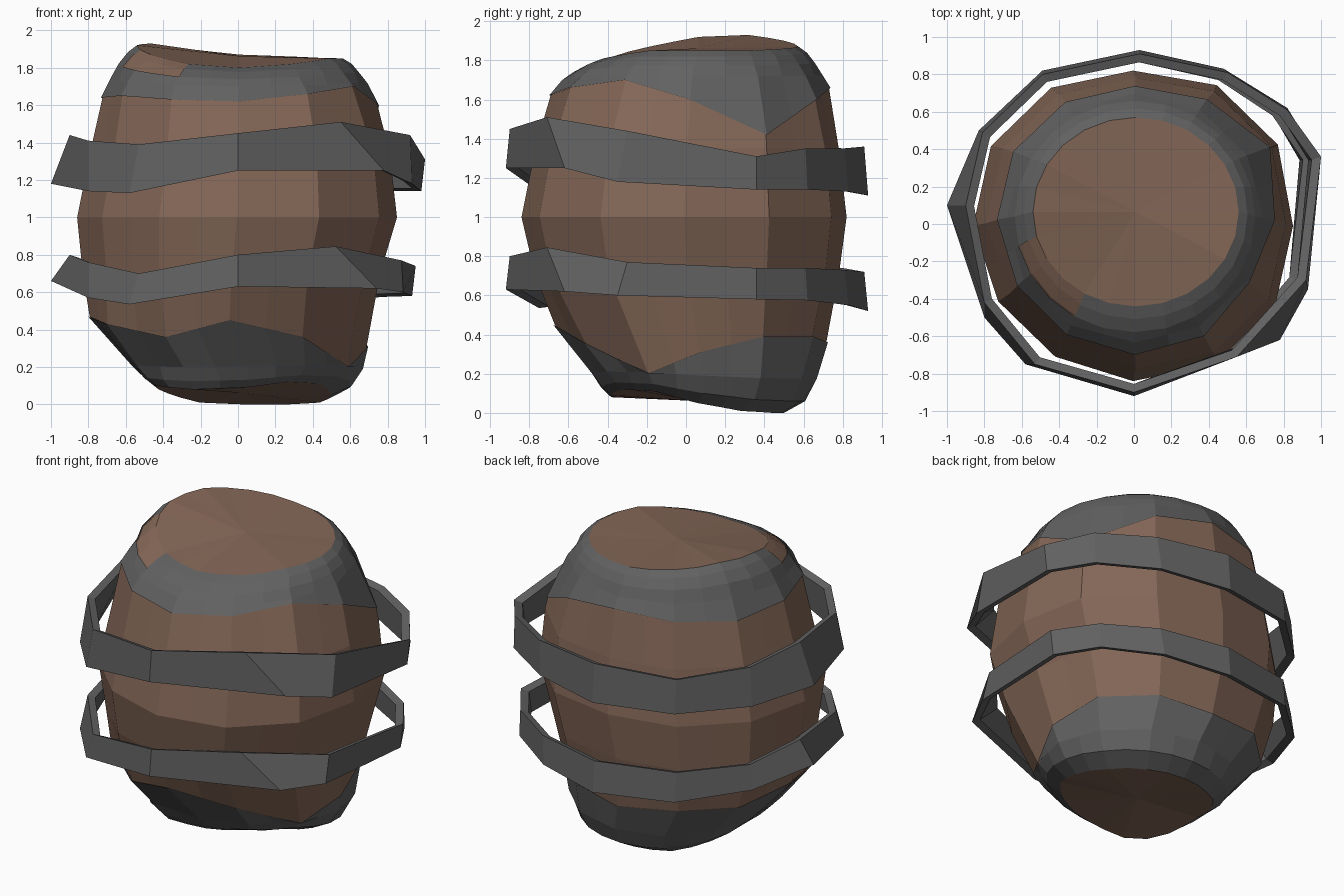
import bpy
import bmesh
from math import sin, cos, pi

if "Cube" in bpy.data.objects:
    bpy.data.objects.remove(bpy.data.objects["Cube"])

# silhouette of the cask: z, xmin, xmax, ymin, ymax
PROFILE = [
    (0.05, -.44, .50, -.38, .50), (0.10, -.49, .60, -.42, .60),
    (0.22, -.58, .68, -.49, .68), (0.45, -.79, .70, -.67, .74),
    (0.70, -.83, .76, -.77, .78), (1.00, -.86, .85, -.84, .82),
    (1.35, -.79, .81, -.77, .78), (1.66, -.72, .73, -.68, .73),
    (1.78, -.63, .64, -.57, .65), (1.83, -.58, .60, -.50, .61),
    (1.86, -.54, .56, -.44, .57)]

# twelve heights per edge, starting at the front and turning towards +x
BOTTOM_DZ = [.04, .07, .06, .0, -.04, -.05, -.05, -.04, .01, .05, .05, .03]
TOP_DZ = [-.06, -.04, -.01, -.01, -.01, 0, .01, .04, .07, .06, .01, -.04]
LOW_EDGE = [.45, .36, .20, .31, .39, .39, .36, .40, .40, .47, .43, .36]
HIGH_EDGE = [1.62, 1.66, 1.70, 1.60, 1.42, 1.60, 1.66, 1.64, 1.62, 1.64, 1.65, 1.63]


def material(name, rgb):
    m = bpy.data.materials.new(name)
    m.diffuse_color = (*rgb, 1)
    m.use_nodes = True
    m.node_tree.nodes["Principled BSDF"].inputs["Base Color"].default_value = m.diffuse_color
    return m


WOOD = material("wood", (.23, .135, .095))
IRON = material("iron", (.12, .12, .12))


def extents(z):
    z = min(max(z, PROFILE[0][0]), PROFILE[-1][0])
    for a, b in zip(PROFILE, PROFILE[1:]):
        if z <= b[0]:
            t = (z - a[0]) / (b[0] - a[0])
            return [p + (q - p) * t for p, q in zip(a[1:], b[1:])]


def fullness(a, z):
    """How far the crooked cask swells past an ellipse on its diagonals."""
    belly = max(0, min(1, (z - .3) / .3, (1.75 - z) / .3))
    if sin(a) < 0 < cos(a):  # front left: wide foot, flat belly
        return (-.03 * belly + .09 * max(0, min(1, (.6 - z) / .3))) * sin(2 * a) ** 2
    return (.03 + .025 * max(0, -sin(2 * a))) * belly * sin(2 * a) ** 2


def ring(zs, dz=None, amount=1, faceted=True, grow=0.0):
    """One loop round the cask at height(s) zs, lifted by a share of dz."""
    zs = zs if isinstance(zs, list) else [zs] * 12
    dz = dz or [0] * 12

    def point(k, z, d):
        x0, x1, y0, y1 = extents(z)
        a = k * pi / 6
        g = grow + fullness(a, z)
        x = (x0 + x1) / 2 + ((x1 - x0) / 2 + g) * sin(a)
        y = (y0 + y1) / 2 - ((y1 - y0) / 2 + g) * cos(a)
        return (x, y, z + d * amount)
    base = [point(k, zs[k], dz[k]) for k in range(12)]
    out = []
    for k in range(12):
        j = (k + 1) % 12
        if faceted:
            mid = tuple((p + q) / 2 for p, q in zip(base[k], base[j]))
        else:
            mid = point(k + .5, (zs[k] + zs[j]) / 2, (dz[k] + dz[j]) / 2)
        out += [base[k], mid]
    return out


def build(name, rings, mat, cap=False, loop=False, skip=()):
    """Bridge rings into a surface; skip holds (ring, segment) gaps."""
    bm = bmesh.new()
    rows = [[bm.verts.new(p) for p in r] for r in rings]
    n = len(rows[0])
    pairs = list(zip(rows, rows[1:])) + ([(rows[-1], rows[0])] if loop else [])
    for i, (lo, hi) in enumerate(pairs):
        for k in range(n):
            if (i, k) not in skip:
                j = (k + 1) % n
                bm.faces.new((lo[k], lo[j], hi[j], hi[k]))
    if cap:
        for row in (rows[0], rows[-1]):
            mid = [sum(v.co[a] for v in row) / n for a in range(3)]
            c = bm.verts.new(mid)
            for k in range(n):
                bm.faces.new((row[k], row[(k + 1) % n], c))
    bmesh.ops.recalc_face_normals(bm, faces=bm.faces)
    me = bpy.data.meshes.new(name)
    bm.to_mesh(me)
    bm.free()
    me.materials.append(mat)
    ob = bpy.data.objects.new(name, me)
    bpy.context.collection.objects.link(ob)
    return ob


def bottom_rings(grow):
    return [ring(.05, BOTTOM_DZ, 1, False), ring(.10, BOTTOM_DZ, .8, False, grow),
            ring(.19, BOTTOM_DZ, .3, True, grow), ring(LOW_EDGE, grow=grow)]


def top_rings(grow):
    return [ring(HIGH_EDGE, grow=grow), ring(1.72, TOP_DZ, .35, True, grow),
            ring(1.78, TOP_DZ, .7, False, grow), ring(1.83, TOP_DZ, .9, False, grow),
            ring(1.86, TOP_DZ, 1, False)]


# wooden cask
build("cask_body", bottom_rings(0) + [ring(z) for z in (.70, 1.0, 1.35)] + top_rings(0),
      WOOD, cap=True)

# iron caps, the upper one chipped at the front left
build("bottom_cap", bottom_rings(.008), IRON)
build("top_cap", top_rings(.008), IRON,
      skip={(i, k) for i in (2, 3) for k in (19, 20, 21)})

# crooked hoops: plan of the upper and lower outer edges, then heights of each hoop
PLAN_TOP = [
    (0, -.90), (.55, -.71), (.92, -.30), (1.0, .36), (.82, .61), (.50, .81),
    (.03, .91), (-.49, .80), (-.81, .49), (-.90, .10), (-.80, -.42), (-.53, -.75)]
PLAN_BOTTOM = [
    (0, -.92), (.78, -.62), (.93, -.35), (.98, .36), (.82, .62), (.48, .83),
    (.03, .93), (-.49, .82), (-.83, .50), (-1.0, .10), (-.80, -.50), (-.58, -.75)]
UPPER = ([1.45, 1.51, 1.44, 1.31, 1.35, 1.35, 1.36, 1.35, 1.40, 1.44, 1.41, 1.39],
         [1.25, 1.25, 1.18, 1.14, 1.14, 1.13, 1.11, 1.13, 1.15, 1.18, 1.14, 1.13])
LOWER = ([.80, .845, .77, .74, .74, .73, .72, .74, .76, .80, .76, .70],
         [.63, .62, .60, .58, .575, .55, .52, .55, .60, .66, .57, .535])


def hoop(name, heights, right):
    def edge(plan, zs, s, lift):
        return [((x * right if x > 0 else x) * s, y * s, z + lift)
                for (x, y), z in zip(plan, zs)]
    top, bottom = heights
    build(name, [edge(PLAN_BOTTOM, bottom, 1, 0), edge(PLAN_TOP, top, 1, 0),
                 edge(PLAN_TOP, top, .95, -.015),
                 edge(PLAN_BOTTOM, bottom, .95, .015)], IRON, loop=True)


hoop("upper_hoop", UPPER, 1)
hoop("lower_hoop", LOWER, .95)
